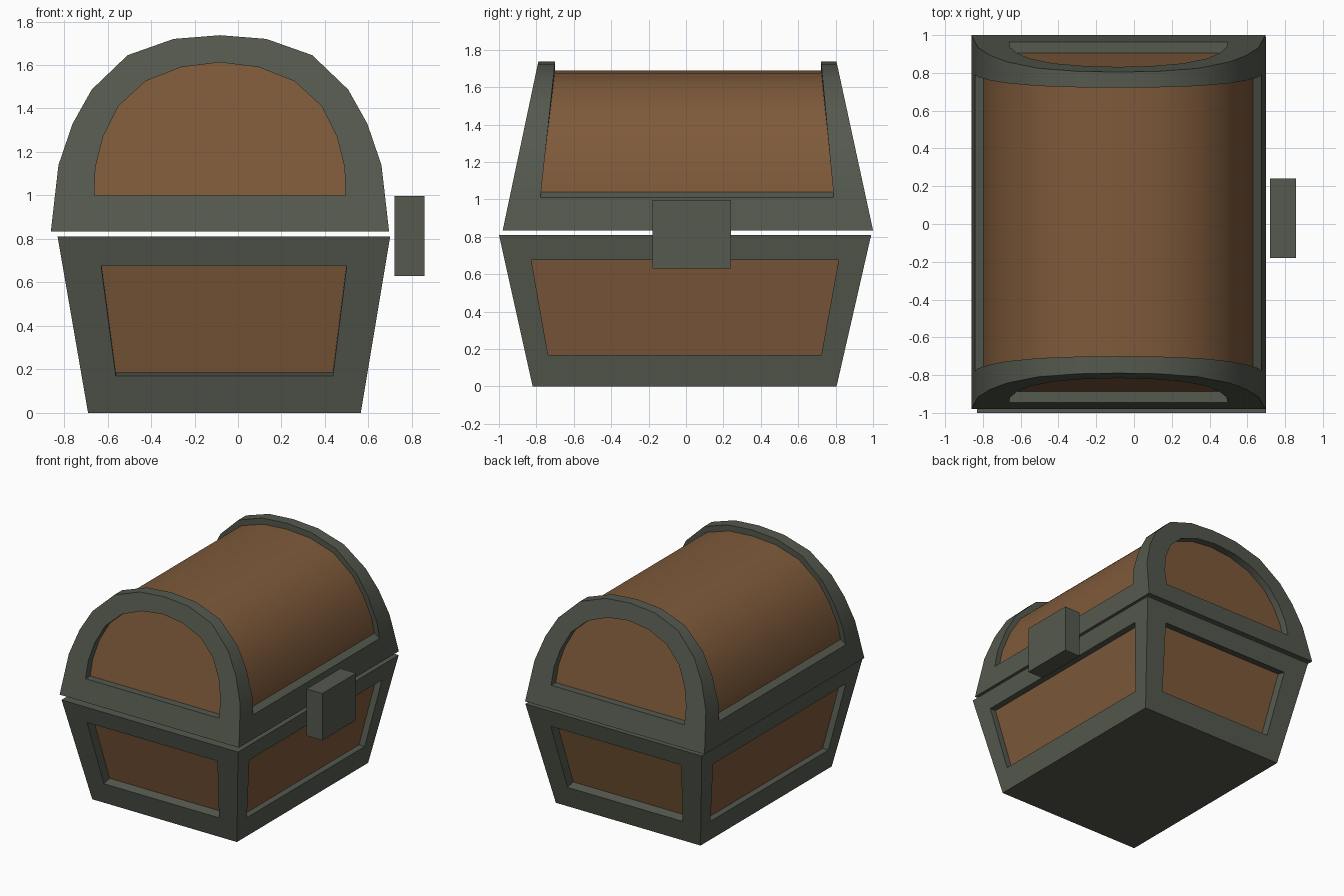
import bpy, bmesh

if "Cube" in bpy.data.objects:
    bpy.data.objects.remove(bpy.data.objects["Cube"])


def material(name, color):
    m = bpy.data.materials.new(name)
    m.diffuse_color = (*color, 1)
    m.use_nodes = True
    m.node_tree.nodes["Principled BSDF"].inputs["Base Color"].default_value = m.diffuse_color
    return m


IRON = material("dark iron", (0.089, 0.100, 0.076))
WOOD = material("brown wood", (0.210, 0.102, 0.043))


def lerp(a, b, t):
    return a + (b - a) * t


def build(name, faces, smooth=False):
    """faces: list of (points, material index); shared corners are welded."""
    bm = bmesh.new()
    for pts, mat in faces:
        f = bm.faces.new([bm.verts.new(p) for p in pts])
        f.material_index = mat
    bmesh.ops.remove_doubles(bm, verts=bm.verts, dist=1e-4)
    bmesh.ops.recalc_face_normals(bm, faces=bm.faces)
    me = bpy.data.meshes.new(name)
    bm.to_mesh(me)
    bm.free()
    me.materials.append(IRON)
    me.materials.append(WOOD)
    ob = bpy.data.objects.new(name, me)
    bpy.context.collection.objects.link(ob)
    if smooth:
        bpy.ops.object.select_all(action='DESELECT')
        ob.select_set(True)
        bpy.context.view_layer.objects.active = ob
        bpy.ops.object.shade_smooth_by_angle()
    return ob


def bridge(a, b, closed=True):
    n = len(a)
    return [([a[i], a[(i + 1) % n], b[(i + 1) % n], b[i]], 0)
            for i in range(n if closed else n - 1)]


def shift(ring, d):
    return [tuple(c + o for c, o in zip(p, d)) for p in ring]


# Tapered lower box with a recessed wooden panel on every side
TOP = 0.81


def x_at(z, s):
    return lerp(-0.69, -0.83, z / TOP) if s < 0 else lerp(0.565, 0.70, z / TOP)


def y_at(z, s):
    return lerp(-0.82, -1.0, z / TOP) if s < 0 else lerp(0.805, 0.99, z / TOP)


corners = [(-1, 0), (1, 0), (1, 1), (-1, 1)]     # side, bottom/top
base = []
for s in (-1, 1):
    # end walls
    outer = [(x_at(h * TOP, c), y_at(h * TOP, s), h * TOP) for c, h in corners]
    hole = []
    for c, h in corners:
        z = (0.17, 0.675)[h]
        hole.append((x_at(z, c) - c * (0.157, 0.177)[h], y_at(z, s), z))
    deep = shift(hole, (0, -s * 0.07, 0.016))
    base += bridge(outer, hole) + bridge(hole, deep) + [(deep, 1)]
    # long walls
    outer = [(x_at(h * TOP, s), y_at(h * TOP, c), h * TOP) for c, h in corners]
    hole = []
    for c, h in corners:
        z = (0.167, 0.675)[h]
        hole.append((x_at(z, s), y_at(z, c) - c * (0.12, 0.143)[h], z))
    deep = shift(hole, (-s * 0.05, 0, 0))
    base += bridge(outer, hole) + bridge(hole, deep) + [(deep, 1)]
ring = [(-1, -1), (1, -1), (1, 1), (-1, 1)]
for z in (0, TOP):
    base.append(([(x_at(z, a), y_at(z, b), z) for a, b in ring], 0))
build("chest_base", base)

# Arched lid: iron rims at both ends, sunken barrel and end panels
CX = -0.083


def arch(half):
    """Mirror half a profile (bottom to apex) into a full arch."""
    return [(CX + w, z) for w, z in half] + [(CX - w, z) for w, z in half[-2::-1]]


rim_half = [(0.778, 0.835), (0.758, 1.01), (0.743, 1.14), (0.678, 1.33),
            (0.59, 1.487), (0.425, 1.645), (0.213, 1.72), (0, 1.737)]
panel_half = [(0.578, 1.0), (0.573, 1.13), (0.538, 1.27), (0.468, 1.41),
              (0.343, 1.525), (0.178, 1.59), (0, 1.612)]
rim = arch(rim_half)
panel = arch(panel_half)
barrel = arch([(w * 0.94, 1.04 + (z - 1.01) * 0.894) for w, z in rim_half[1:]])


def end_y(z, s):
    t = (z - 0.835) / 0.9
    return lerp(-0.98, -0.79, t) if s < 0 else lerp(1.0, 0.805, t)


def inner_y(z, s):
    t = (z - 1.01) / 0.727
    return lerp(-0.778, -0.70, t) if s < 0 else lerp(0.79, 0.722, t)


lid, lip, sunk = [], {}, {}
for s in (-1, 1):
    outer = [(x, end_y(z, s), z) for x, z in rim]
    edge = [(x, end_y(z, s), z) for x, z in panel]
    deep = shift(edge, (0, -s * 0.058, 0))
    # end face around the sunken wooden panel
    lid += bridge(outer[1:-1], edge, False)
    lid += [([outer[0], outer[1], edge[0]], 0), ([outer[-1], outer[-2], edge[-1]], 0),
            ([outer[0], edge[0], edge[-1], outer[-1]], 0)]
    lid += bridge(edge, deep) + [(deep, 1)]
    # rim and its step down to the barrel
    lip[s] = [(x, inner_y(z, s), z) for x, z in rim[1:-1]]
    sunk[s] = [(b[0], p[1], b[1]) for p, b in zip(lip[s], barrel)]
    lid += bridge(outer[1:-1], lip[s], False) + bridge(lip[s], sunk[s], False)
# wooden barrel
lid += [(f, 1) for f, _ in bridge(sunk[-1], sunk[1], False)]
# lower bands, ledges and underside
for i, j in ((0, 1), (-1, -2)):
    (x0, z0), (x1, z1) = rim[i], rim[j]
    k = 0 if i == 0 else -1
    lid.append(([(x0, end_y(z0, -1), z0), (x0, end_y(z0, 1), z0),
                 (x1, end_y(z1, 1), z1), lip[1][k], lip[-1][k],
                 (x1, end_y(z1, -1), z1)], 0))
    lid.append(([lip[-1][k], lip[1][k], sunk[1][k], sunk[-1][k]], 0))
lid.append(([(rim[i][0], end_y(0.835, s), 0.835)
             for i, s in ((0, -1), (0, 1), (-1, 1), (-1, -1))], 0))
build("chest_lid", lid, smooth=True)

# Lock block standing off the long side
lo = [(x, y, 0.63) for x, y in ((0.72, -0.18), (0.857, -0.18), (0.857, 0.24), (0.72, 0.24))]
hi = shift(lo, (0, 0, 0.367))
build("lock", bridge(lo, hi) + [(lo, 0), (hi, 0)])
